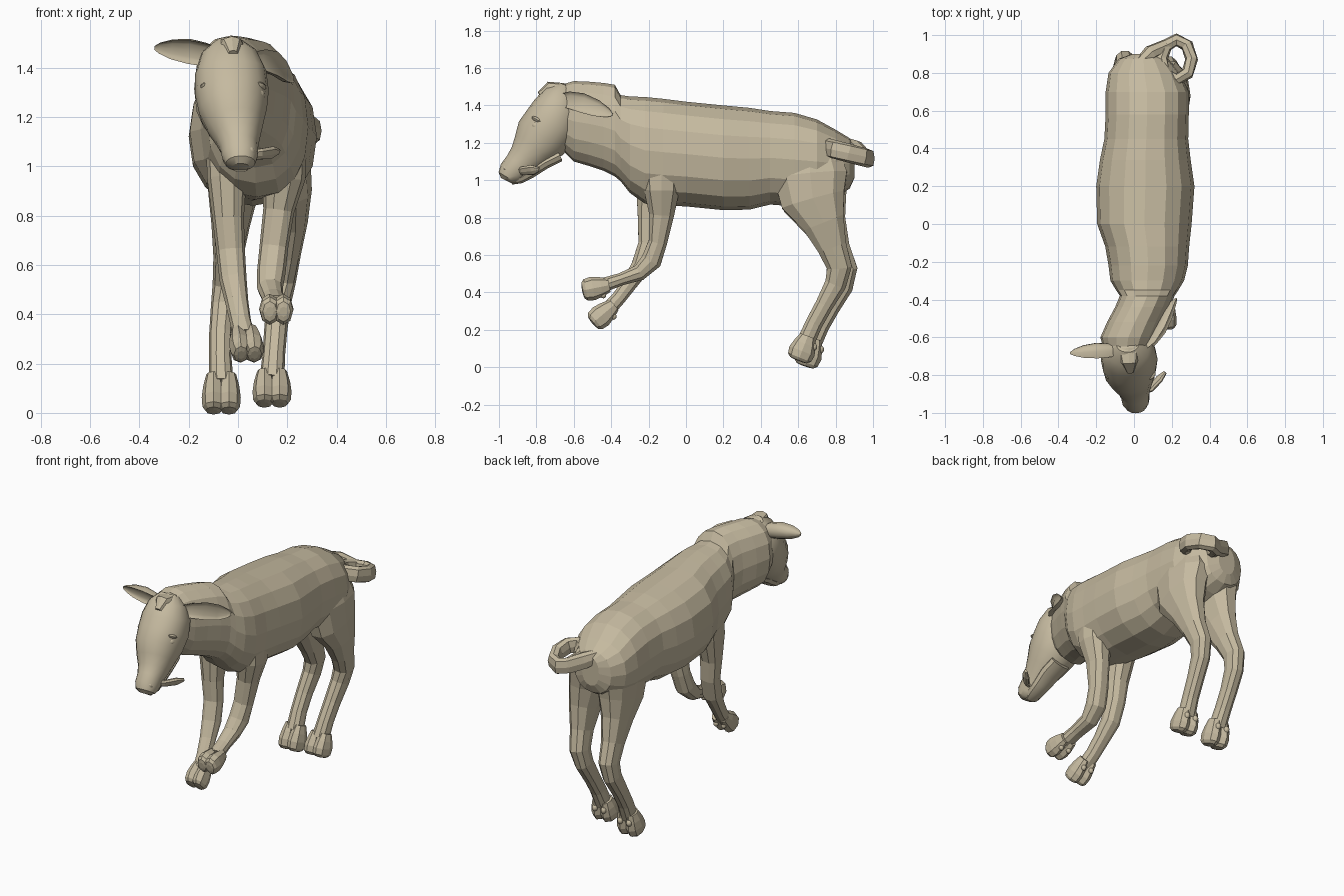
import bpy, bmesh, math
from mathutils import Vector, Matrix

hide = bpy.data.materials.new("tan_hide")
hide.diffuse_color = (0.56, 0.49, 0.35, 1)


def finish(name, bm, smooth):
    bmesh.ops.recalc_face_normals(bm, faces=bm.faces)
    me = bpy.data.meshes.new(name)
    bm.to_mesh(me)
    bm.free()
    me.materials.append(hide)
    ob = bpy.data.objects.new(name, me)
    bpy.context.collection.objects.link(ob)
    if smooth:
        me.shade_smooth()
        me.set_sharp_from_angle(angle=math.radians(smooth))
    return ob


def loft(name, pts, side=(1, 0, 0), n=12, cup=0, smooth=0, power=0.88, axis=None):
    """Skin rings (x, y, z, half width along side, half depth) into a closed tube."""
    bm = bmesh.new()
    centres = [Vector(p[:3]) for p in pts]
    rings = []
    for i, p in enumerate(pts):
        t = centres[min(i + 1, len(pts) - 1)] - centres[max(i - 1, 0)]
        t = (Vector(axis) if axis else t).normalized()
        s = Vector(side)
        s = (s - t * s.dot(t)).normalized()
        u = t.cross(s)
        ring = []
        for k in range(n):
            c, d = math.cos(math.tau * k / n), math.sin(math.tau * k / n)
            c = math.copysign(abs(c) ** power, c)
            d = math.copysign(abs(d) ** power, d)
            if cup and d * cup > 0:      # hollow one side
                d *= -0.35
            ring.append(bm.verts.new(centres[i] + s * p[3] * c + u * p[4] * d))
        rings.append(ring)
    for r, q in zip(rings, rings[1:]):
        for k in range(n):
            bm.faces.new((r[k], r[(k + 1) % n], q[(k + 1) % n], q[k]))
    bm.faces.new(rings[0])
    bm.faces.new(rings[-1])
    return finish(name, bm, smooth)


def ball(name, loc, scale, tilt=0):
    bm = bmesh.new()
    m = Matrix.Translation(loc) @ Matrix.Rotation(tilt, 4, 'X') @ Matrix.Diagonal((*scale, 1))
    bmesh.ops.create_uvsphere(bm, u_segments=10, v_segments=6, radius=1, matrix=m)
    return finish(name, bm, 40)


def foot(name, ankle, tip, r):
    """Cloven foot: two toes and two dew claws behind."""
    a, b = Vector(ankle), Vector(tip)
    d = (b - a).normalized()
    back = Vector((0, -d.z, d.y))
    if back.z > 0:
        back = -back
    rows = [(-.15, .5, .7), (.2, .7, 1), (.55, .8, 1.2), (.85, .75, 1.1), (.97, .55, .8), (1, .3, .4)]
    for sgn, label in ((-1, "left"), (1, "right")):
        o = Vector((sgn * r * 0.52, 0, 0))
        loft(f"{name}_{label}_toe",
             [(*(a.lerp(b, f) + o), r * w, r * h) for f, w, h in rows], n=8, power=1)
        ball(f"{name}_{label}_dew_claw", a + o + back * r * 0.85 + d * r * 0.4,
             (r * 0.3, r * 0.3, r * 0.35))


# Torso and neck, built from upright rings
loft("torso_and_neck", [
    (.05, .90, 1.10, .06, .09), (.05, .875, 1.09, .13, .135), (.055, .80, 1.09, .19, .18),
    (.07, .70, 1.10, .22, .225), (.07, .58, 1.11, .22, .25), (.065, .45, 1.12, .222, .25),
    (.06, .34, 1.115, .24, .272), (.06, .20, 1.12, .26, .28), (.055, .0, 1.14, .25, .28),
    (.07, -.12, 1.15, .222, .285), (.075, -.22, 1.16, .21, .285), (.07, -.30, 1.19, .195, .258),
    (.07, -.35, 1.225, .165, .23), (.07, -.38, 1.265, .145, .245), (.045, -.44, 1.285, .145, .235),
    (.005, -.52, 1.302, .148, .225), (-.03, -.60, 1.315, .148, .215), (-.04, -.67, 1.34, .12, .17),
    ], n=16, axis=(0, -1, 0))

# Head, from crown to nose
loft("head", [
    (-.035, -.635, 1.50, .06, .05), (-.035, -.66, 1.455, .115, .10), (-.03, -.685, 1.38, .145, .135),
    (-.025, -.72, 1.30, .15, .15), (-.02, -.775, 1.225, .138, .148), (-.01, -.82, 1.165, .115, .118),
    (0, -.86, 1.115, .092, .095), (.005, -.90, 1.075, .077, .08), (.008, -.935, 1.04, .073, .072),
    (.01, -.955, 1.012, .06, .056), (.01, -.962, .998, .035, .03)], n=16, smooth=35, power=.95)
loft("crown_tuft", [(-.035, -.60, 1.48, .04, .02), (-.03, -.66, 1.49, .06, .03),
                    (-.025, -.73, 1.495, .045, .033), (-.02, -.78, 1.455, .02, .02)], n=8)
loft("lower_jaw", [(-.01, -.68, 1.13, .07, .035), (0, -.76, 1.09, .068, .035), (.005, -.83, 1.045, .058, .035),
                   (.01, -.89, 1.01, .05, .03), (.01, -.935, .99, .03, .015)], n=10, smooth=35)
loft("tongue", [(.03, -.90, 1.045, .02, .012), (.09, -.87, 1.05, .025, .015),
                (.135, -.82, 1.055, .03, .015), (.165, -.785, 1.06, .012, .008)],
     side=(.4, -.4, 1), n=8)
for sgn, label in ((-1, "left"), (1, "right")):
    ball(f"{label}_eye", (-.02 + sgn * .105, -.80, 1.29), (.025, .03, .022), -.5)
    ball(f"{label}_brow", (-.02 + sgn * .10, -.79, 1.32), (.035, .04, .016), -.5)
    ball(f"{label}_nostril", (.01 + sgn * .04, -.965, 1.06), (.018, .014, .022), .4)

# Ears: one held out sideways, the other swept back
loft("left_ear", [
    (-.07, -.67, 1.44, .03, .04), (-.13, -.69, 1.45, .048, .06), (-.20, -.695, 1.463, .05, .068),
    (-.27, -.695, 1.472, .04, .055), (-.32, -.69, 1.478, .022, .03), (-.34, -.685, 1.48, .007, .008)],
     side=(0, -.35, 1), n=12, cup=-1, smooth=40)
loft("right_ear", [
    (.05, -.68, 1.43, .03, .03), (.115, -.63, 1.43, .045, .045), (.165, -.56, 1.415, .052, .05),
    (.20, -.48, 1.385, .045, .045), (.22, -.42, 1.36, .025, .028), (.228, -.395, 1.35, .008, .008)],
     side=(-.2, 0, 1), n=12, cup=1, smooth=40)

# Front legs, both lifted
loft("front_right_leg", [
    (.17, -.13, 1.20, .05, .05), (.18, -.13, 1.09, .10, .11), (.185, -.13, .95, .088, .10),
    (.165, -.13, .82, .063, .07), (.145, -.15, .67, .058, .052), (.135, -.185, .57, .058, .058),
    (.13, -.25, .505, .052, .045), (.14, -.35, .47, .045, .035), (.15, -.44, .44, .045, .04)], n=10)
foot("front_right_foot", (.153, -.43, .435), (.157, -.555, .41), .053)
loft("front_left_leg", [
    (-.03, -.15, 1.18, .05, .06), (-.045, -.16, 1.08, .085, .10), (-.045, -.18, .95, .08, .09),
    (-.04, -.20, .79, .064, .06), (-.03, -.205, .66, .058, .052), (-.02, -.24, .54, .055, .055),
    (-.005, -.30, .45, .047, .043), (.01, -.36, .37, .043, .04), (.025, -.415, .31, .045, .042)], n=10)
foot("front_left_foot", (.028, -.40, .32), (.04, -.50, .235), .053)

# Rear legs share one profile (y, z, half width, half depth)
rear = [(.66, 1.25, .04, .08), (.665, 1.15, .09, .17), (.675, 1.02, .115, .205), (.69, .89, .10, .18),
        (.745, .77, .078, .12), (.80, .64, .06, .082), (.84, .53, .055, .07), (.82, .44, .05, .06),
        (.755, .33, .047, .05), (.70, .23, .046, .048), (.655, .13, .05, .05)]
for label, xs, ys, dz in (
        ("right", (.14, .165, .18, .20, .205, .195, .18, .165, .153, .145, .138),
         (0, -.01, -.01, -.01, -.01, -.02, -.02, -.02, -.015, -.015, -.015), .005),
        ("left", (.0, -.01, -.015, -.02, -.03, -.04, -.048, -.06, -.07, -.072, -.068),
         (0, 0, 0, 0, 0, 0, .01, .015, .02, .02, .02), -.01)):
    loft(f"rear_{label}_leg", [(x, y + dy, z + dz, a, b)
                               for x, dy, (y, z, a, b) in zip(xs, ys, rear)], n=10)
    foot(f"rear_{label}_foot", (xs[-1], .66 + ys[-1], .145 + dz),
         (xs[-1], .615 + ys[-1], .025 + dz * 2), .06)

# Curled tail: flat strap wound into an octagonal ring
path = [(.03, .85, 1.19, .04, .03), (.085, .905, 1.165, .05, .04)]
for k in range(9):
    ang = math.radians(135 - 45 * k)
    x, y = .225 + .08 * math.cos(ang), .87 + .105 * math.sin(ang)
    path.append((x, y, 1.145 - (y - .87) * .27, .05, .034))
loft("curled_tail", path, side=(0, 0, 1), n=8, power=.7)
